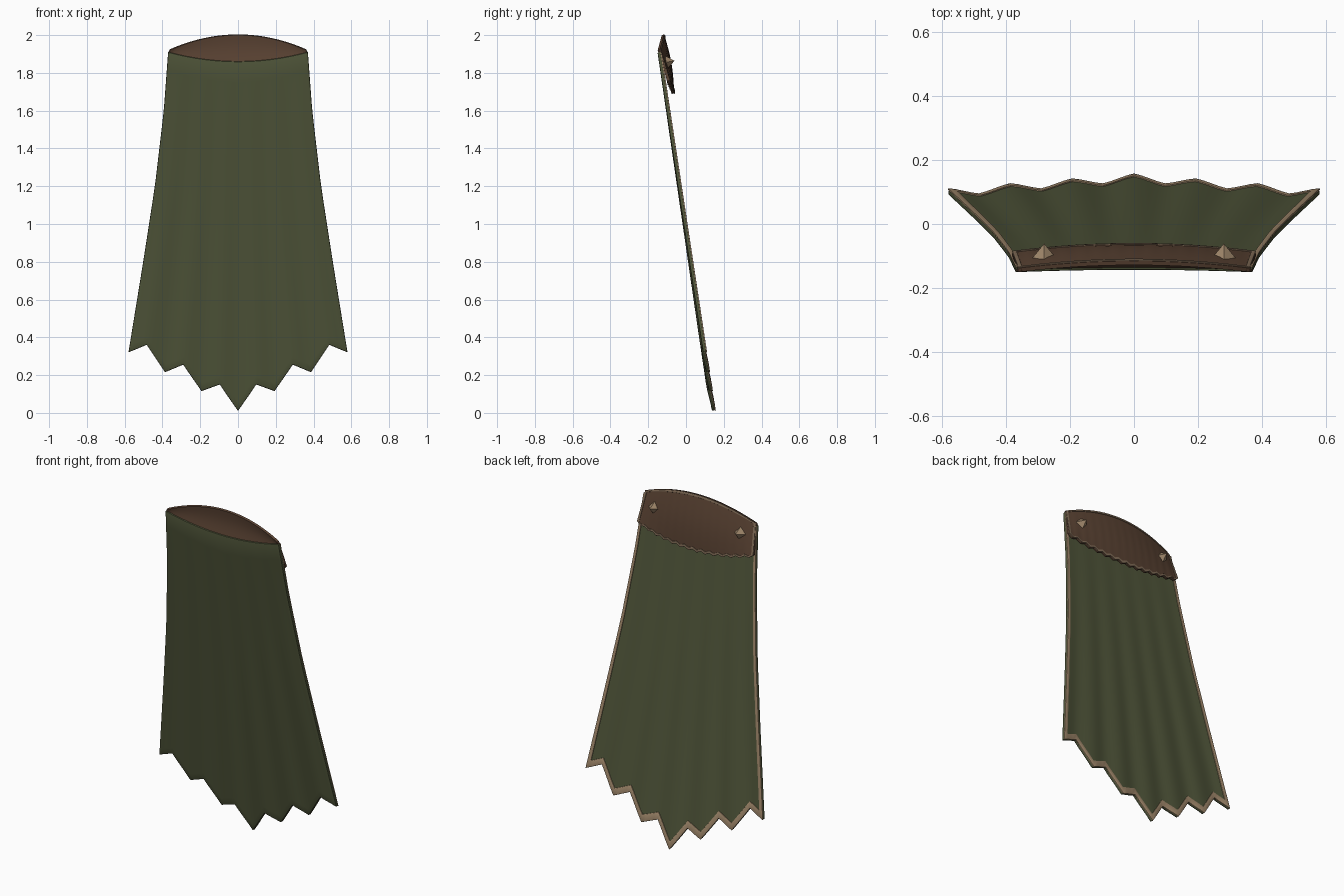
import bpy, bmesh, math
from mathutils import Vector

if "Cube" in bpy.data.objects:
    bpy.data.objects.remove(bpy.data.objects["Cube"])


def material(name, color):
    m = bpy.data.materials.new(name)
    m.diffuse_color = (*color, 1)
    m.use_nodes = True
    m.node_tree.nodes["Principled BSDF"].inputs["Base Color"].default_value = m.diffuse_color
    return m


GREEN = material("olive_cloth", (0.08, 0.092, 0.042))
BROWN = material("brown_leather", (0.1, 0.054, 0.032))
TAN = material("tan_trim", (0.36, 0.25, 0.15))
WORN = material("worn_edge", (0.22, 0.15, 0.095))


def lerp(a, b, t):
    return a + (b - a) * t


def table(pts, t):
    """Piecewise linear lookup in a list of (position, value)."""
    for (a, va), (b, vb) in zip(pts, pts[1:]):
        if t <= b:
            return lerp(va, vb, (t - a) / (b - a))
    return pts[-1][1]


def sheet(name, point, us, vs, thick, mat, keep=None, lift=0, bevel=0):
    """Thickened grid surface; keep(i, j) picks the cells that are used."""
    bm = bmesh.new()
    grid = [[bm.verts.new(Vector(point(u, v)) + Vector((0, lift, 0))) for u in us] for v in vs]
    for j in range(len(vs) - 1):
        for i in range(len(us) - 1):
            if keep is None or keep(i, j):
                bm.faces.new((grid[j][i], grid[j + 1][i], grid[j + 1][i + 1], grid[j][i + 1]))
    bmesh.ops.delete(bm, geom=[v for v in bm.verts if not v.link_faces], context='VERTS')
    if sum(f.normal.y * f.calc_area() for f in bm.faces if not f.normal_update()) < 0:
        bmesh.ops.reverse_faces(bm, faces=bm.faces)
    me = bpy.data.meshes.new(name)
    bm.to_mesh(me)
    bm.free()
    me.materials.append(mat)
    ob = bpy.data.objects.new(name, me)
    bpy.context.collection.objects.link(ob)
    bpy.ops.object.select_all(action='DESELECT')
    ob.select_set(True)
    bpy.context.view_layer.objects.active = ob
    mod = ob.modifiers.new("thickness", 'SOLIDIFY')
    mod.thickness, mod.offset = thick, 1
    bpy.ops.object.modifier_apply(modifier="thickness")
    if bevel:
        mod = ob.modifiers.new("soft_edge", 'BEVEL')
        mod.width, mod.segments = bevel, 2
        mod.limit_method, mod.angle_limit = 'ANGLE', math.radians(50)
        bpy.ops.object.modifier_apply(modifier="soft_edge")
    bpy.ops.object.shade_smooth_by_angle(angle=math.radians(40))
    return ob


# Cape: flared, softly folded cloth with a ragged hem
HEM = [(k / 6, z) for k, z in enumerate((0.01, 0.15, 0.115, 0.255, 0.215, 0.36, 0.32))]
WIDTH = [(0.32, 0.58), (0.8, 0.502), (1.2, 0.44), (1.6, 0.393), (1.91, 0.37)]


def cape_point(u, v):
    z = lerp(1.86 + 0.05 * u * u, table(HEM, abs(u)), v)
    x = u * table(WIDTH, lerp(1.91, 0.32, v))
    y = -0.151 + 0.149 * (1.91 - z) + 0.005 * v * math.cos(6 * math.pi * u)
    return x, y, z


US = [i / 24 for i in range(-24, 25)]
VS = [j / 16 * 0.975 for j in range(17)] + [1]
sheet("cape", cape_point, US, VS, 0.017, GREEN, bevel=0.005)
sheet("cape_trim", cape_point, US, VS, 0.006, TAN,
      keep=lambda i, j: i in (0, 47) or j == 16, lift=0.015, bevel=0.002)


# Yoke: leather panel on the back, rising above the cape and flaring off it
def yoke_top(u):
    return Vector((0.36 * u, -0.128 - 0.022 * u * u, 2.0 - 0.08 * u * u))


def yoke_point(u, v):
    ripple = 0.006 * math.cos(14 * math.pi * u)
    low = Vector((0.38 * u, -0.076 - 0.024 * u * u, 1.695 + 0.055 * u * u + ripple))
    p = yoke_top(u).lerp(low, v)
    p.y += 0.012 * math.sin(math.pi * v) * (1 - u * u)
    return p


YU = [-1, -0.965] + [i / 28 for i in range(-26, 27)] + [0.965, 1]
YV = [0, 0.04] + [j / 8 for j in range(1, 8)] + [0.95, 1]
sheet("yoke", yoke_point, YU, YV, 0.013, BROWN)
sheet("yoke_trim", yoke_point, YU, YV, 0.005, WORN,
      keep=lambda i, j: i in (0, len(YU) - 2) or j in (0, len(YV) - 2), lift=0.012, bevel=0.002)


# Lining: leather between the cape's top edge and the yoke's top edge
def lining_point(u, v):
    p = (Vector(cape_point(u, 0)) + Vector((0, 0.007, -0.002))).lerp(yoke_top(u), v)
    p.y += 0.008 * math.sin(math.pi * v) * (1 - u * u)
    return p


sheet("lining", lining_point, US, [j / 6 for j in range(7)], 0.005, BROWN)

# Studs: four-sided pyramids on the yoke
for side, label in ((-1, "left"), (1, "right")):
    bpy.ops.mesh.primitive_cone_add(vertices=4, radius1=0.036, radius2=0, depth=0.045,
                                    location=(side * 0.28, -0.083, 1.86),
                                    rotation=(math.radians(-80), 0, 0))
    stud = bpy.context.object
    stud.name = label + "_stud"
    stud.data.materials.append(TAN)
